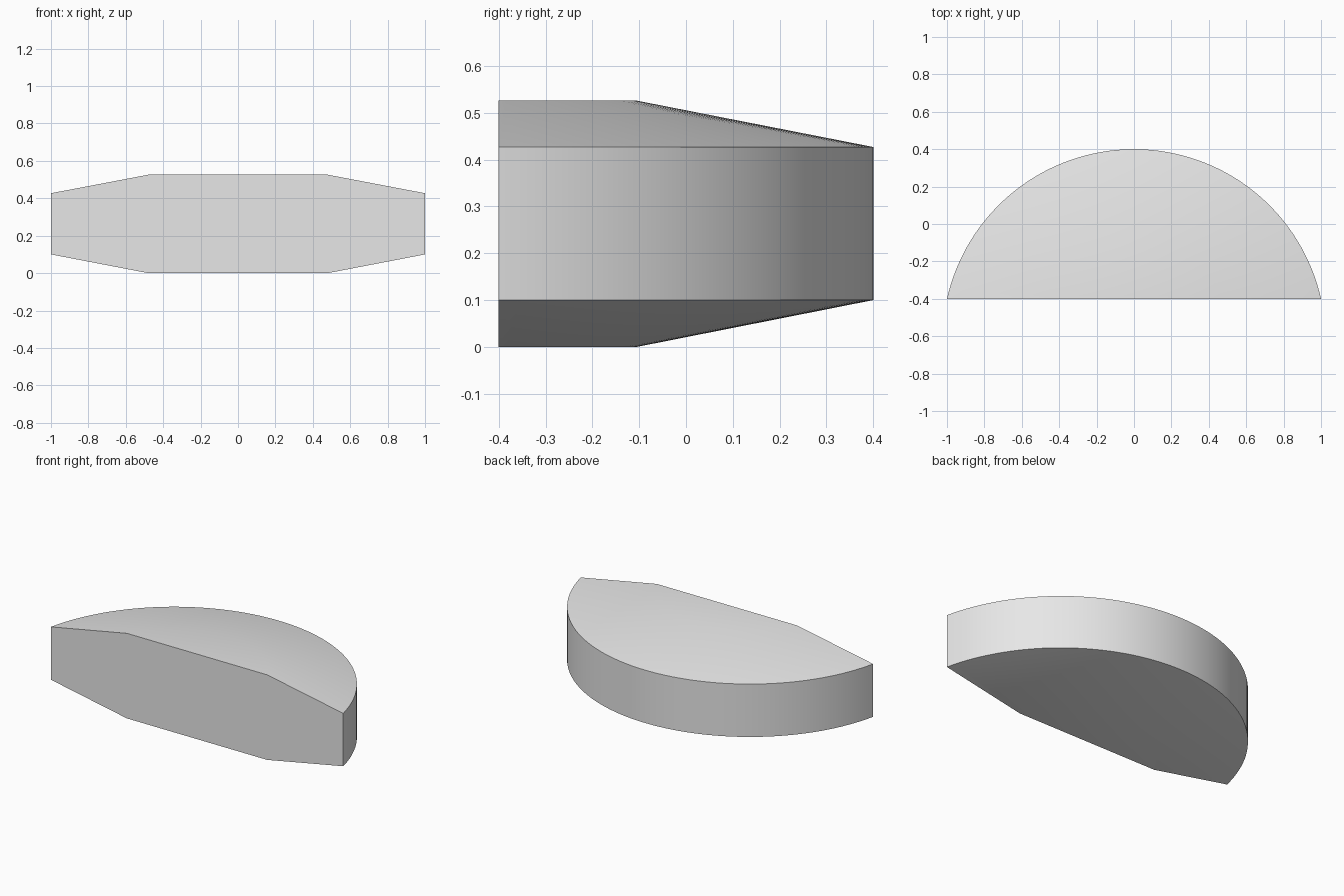
import bpy, bmesh, math

cube = bpy.data.objects.get("Cube")
if cube:
    bpy.data.objects.remove(cube, do_unlink=True)

SEGMENTS = 64
FRONT_Y = -0.4

grey = bpy.data.materials.new("plain grey")
grey.use_nodes = True
colour = (0.8, 0.8, 0.8, 1)
grey.diffuse_color = colour
grey.node_tree.nodes["Principled BSDF"].inputs["Base Color"].default_value = colour


def arc(bm, half_chord, rise, z):
    """Arc of vertices standing on the front plane, from +x round to -x."""
    radius = (half_chord ** 2 + rise ** 2) / (2 * rise)
    centre_y = FRONT_Y + rise - radius
    half_angle = math.asin(half_chord / radius)
    verts = []
    for i in range(SEGMENTS + 1):
        a = half_angle * (1 - 2 * i / SEGMENTS)
        verts.append(bm.verts.new((radius * math.sin(a), centre_y + radius * math.cos(a), z)))
    return verts


bm = bmesh.new()
# Stacked arcs: flat base, lower rim, upper rim, flat top
rings = [arc(bm, 0.48, 0.295, 0), arc(bm, 1, 0.8, 0.1),
         arc(bm, 1, 0.8, 0.427), arc(bm, 0.48, 0.295, 0.526)]

# Lower slope, curved wall and upper slope
for low, high in zip(rings, rings[1:]):
    for i in range(SEGMENTS):
        bm.faces.new((low[i], low[i + 1], high[i + 1], high[i]))

# Flat base, flat top and the cut front
bm.faces.new(rings[0])
bm.faces.new(rings[-1])
bm.faces.new([r[0] for r in rings] + [r[-1] for r in reversed(rings)])
bmesh.ops.recalc_face_normals(bm, faces=bm.faces[:])

mesh = bpy.data.meshes.new("half_disc")
bm.to_mesh(mesh)
bm.free()
mesh.materials.append(grey)
half_disc = bpy.data.objects.new("half_disc", mesh)
bpy.context.collection.objects.link(half_disc)

# Smooth the curved surfaces, keep the rims crisp
bpy.ops.object.select_all(action='DESELECT')
half_disc.select_set(True)
bpy.context.view_layer.objects.active = half_disc
bpy.ops.object.shade_smooth_by_angle(angle=math.radians(30))
